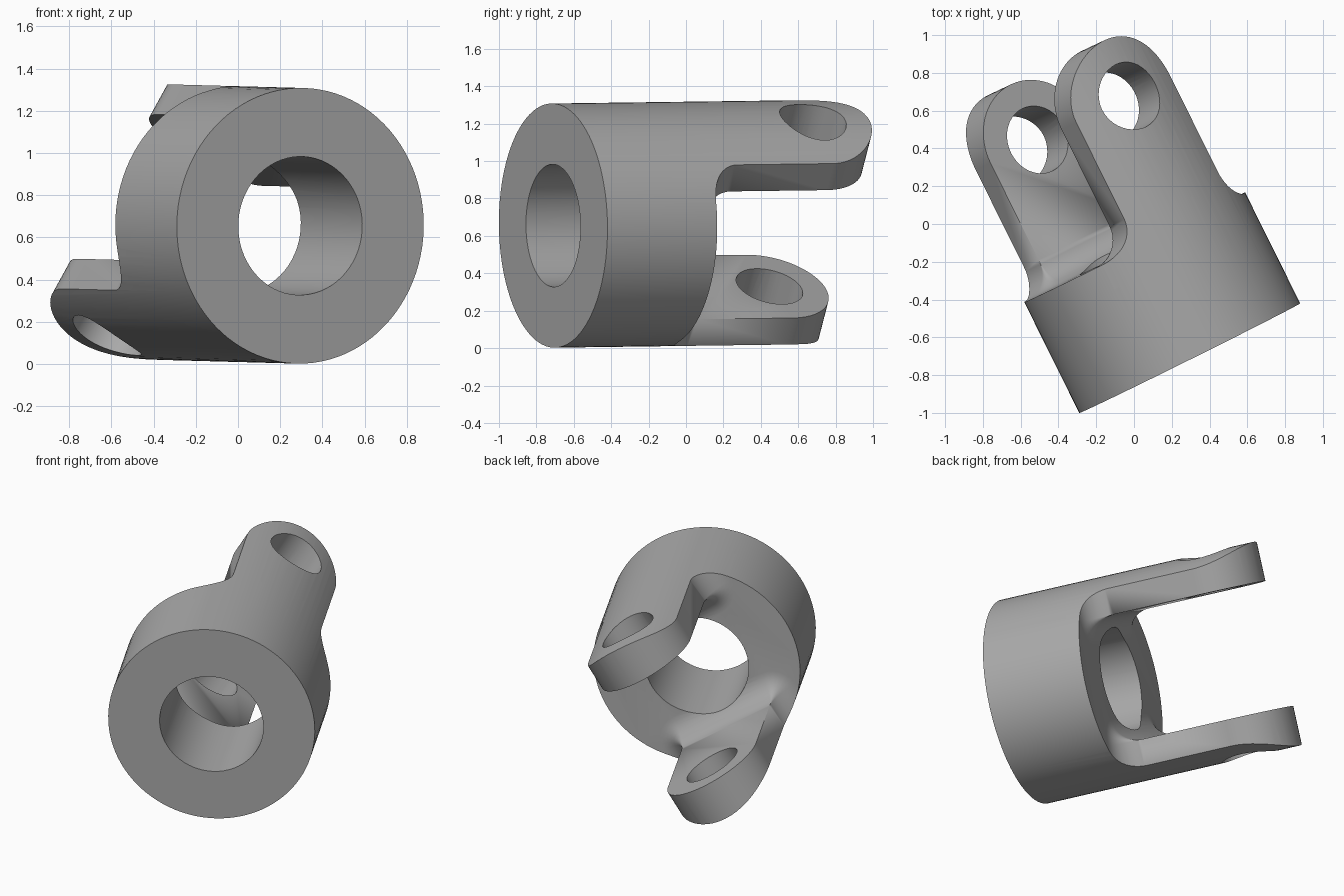
import bpy, bmesh
from math import sin, cos, pi, radians, sqrt
from mathutils import Matrix

if "Cube" in bpy.data.objects:
    bpy.data.objects.remove(bpy.data.objects["Cube"], do_unlink=True)

BODY_R, COLLAR_LEN, BORE_R = 0.653, 0.655, 0.328
EAR_R, EAR_INNER, PIN_R, PIN_POS = 0.325, 0.4, 0.183, 1.39
FILLET, STEPS = 0.165, 10


def add_object(name, bm):
    mesh = bpy.data.meshes.new(name)
    bm.to_mesh(mesh)
    bm.free()
    obj = bpy.data.objects.new(name, mesh)
    bpy.context.collection.objects.link(obj)
    return obj


def cylinder(name, radius, length, matrix, segments):
    bm = bmesh.new()
    bmesh.ops.create_cone(bm, cap_ends=True, segments=segments, radius1=radius,
                          radius2=radius, depth=length, matrix=matrix)
    return add_object(name, bm)


def ear_section(y, half_width, grow):
    """U-shaped outline with rounded inner corners."""
    pts = [(-half_width - grow, y, 0.8)]
    for side, start in ((-1, pi), (1, 1.5 * pi)):
        for i in range(7):
            a = start + i / 6 * pi / 2
            pts.append((side * half_width + grow * cos(a), y, EAR_INNER + grow * sin(a)))
    return pts + [(half_width + grow, y, 0.8)]


def ear(name, turn):
    """Fork arm: filleted root, straight sides and a round tip."""
    sections = [ear_section(COLLAR_LEN - 0.2, EAR_R, FILLET)]
    for i in range(STEPS + 1):
        a = i / STEPS * pi / 2
        sections.append(ear_section(COLLAR_LEN + FILLET * (1 - cos(a)),
                                    EAR_R, FILLET * (1 - sin(a))))
    for i in range(19):
        a = radians(88) * i / 18
        sections.append(ear_section(PIN_POS + EAR_R * sin(a), EAR_R * cos(a), 0))
    bm = bmesh.new()
    rings = [[bm.verts.new(p) for p in s] for s in sections]
    n = len(rings[0])
    for r0, r1 in zip(rings, rings[1:]):
        for k in range(n):
            j = (k + 1) % n
            bm.faces.new((r0[k], r0[j], r1[j], r1[k]))
    bm.faces.new(rings[0])
    bm.faces.new(rings[-1])
    bmesh.ops.remove_doubles(bm, verts=bm.verts, dist=1e-5)
    bmesh.ops.recalc_face_normals(bm, faces=bm.faces)
    bm.transform(Matrix.Rotation(turn, 4, 'Y'))
    return add_object(name, bm)


def boolean(target, tool, operation):
    mod = target.modifiers.new(operation.title(), 'BOOLEAN')
    mod.operation, mod.object, mod.solver = operation, tool, 'EXACT'
    bpy.context.view_layer.objects.active = target
    bpy.ops.object.modifier_apply(modifier=mod.name)
    bpy.data.objects.remove(tool, do_unlink=True)


along_y = Matrix.Rotation(-pi / 2, 4, 'X')

# Region to keep: collar block plus two opposite ears
bm = bmesh.new()
bmesh.ops.create_cube(bm, size=2, matrix=Matrix.Translation((0, COLLAR_LEN - 1, 0)))
keep = add_object("keep_region", bm)
for name, turn in (("upper_ear", 0), ("lower_ear", pi)):
    boolean(keep, ear(name, turn), 'UNION')

# Round stock trimmed to the fork shape
yoke = cylinder("yoke", BODY_R, 2, Matrix.Translation((0, 1, 0)) @ along_y, 96)
boolean(yoke, keep, 'INTERSECT')

# Shaft bore and cross-pin holes
boolean(yoke, cylinder("shaft_bore", BORE_R, 6, along_y, 64), 'DIFFERENCE')
boolean(yoke, cylinder("pin_hole", PIN_R, 3, Matrix.Translation((0, PIN_POS, 0)), 40), 'DIFFERENCE')

# Pose: heading, slight pitch and roll about the shaft
yoke.data.transform(Matrix.Translation((0.295, -0.71, 0.655))
                    @ Matrix.Rotation(radians(26.4), 4, 'Z')
                    @ Matrix.Rotation(0.012, 4, 'X')
                    @ Matrix.Rotation(radians(31.3), 4, 'Y'))

# Plain grey metal
grey = bpy.data.materials.new("plain_grey")
grey.use_nodes = True
colour = (0.4, 0.4, 0.4, 1)
grey.diffuse_color = colour
grey.node_tree.nodes["Principled BSDF"].inputs["Base Color"].default_value = colour
yoke.data.materials.clear()
yoke.data.materials.append(grey)
for p in yoke.data.polygons:
    p.material_index = 0

bpy.ops.object.select_all(action='DESELECT')
yoke.select_set(True)
bpy.context.view_layer.objects.active = yoke
bpy.ops.object.shade_smooth_by_angle(angle=radians(30))
